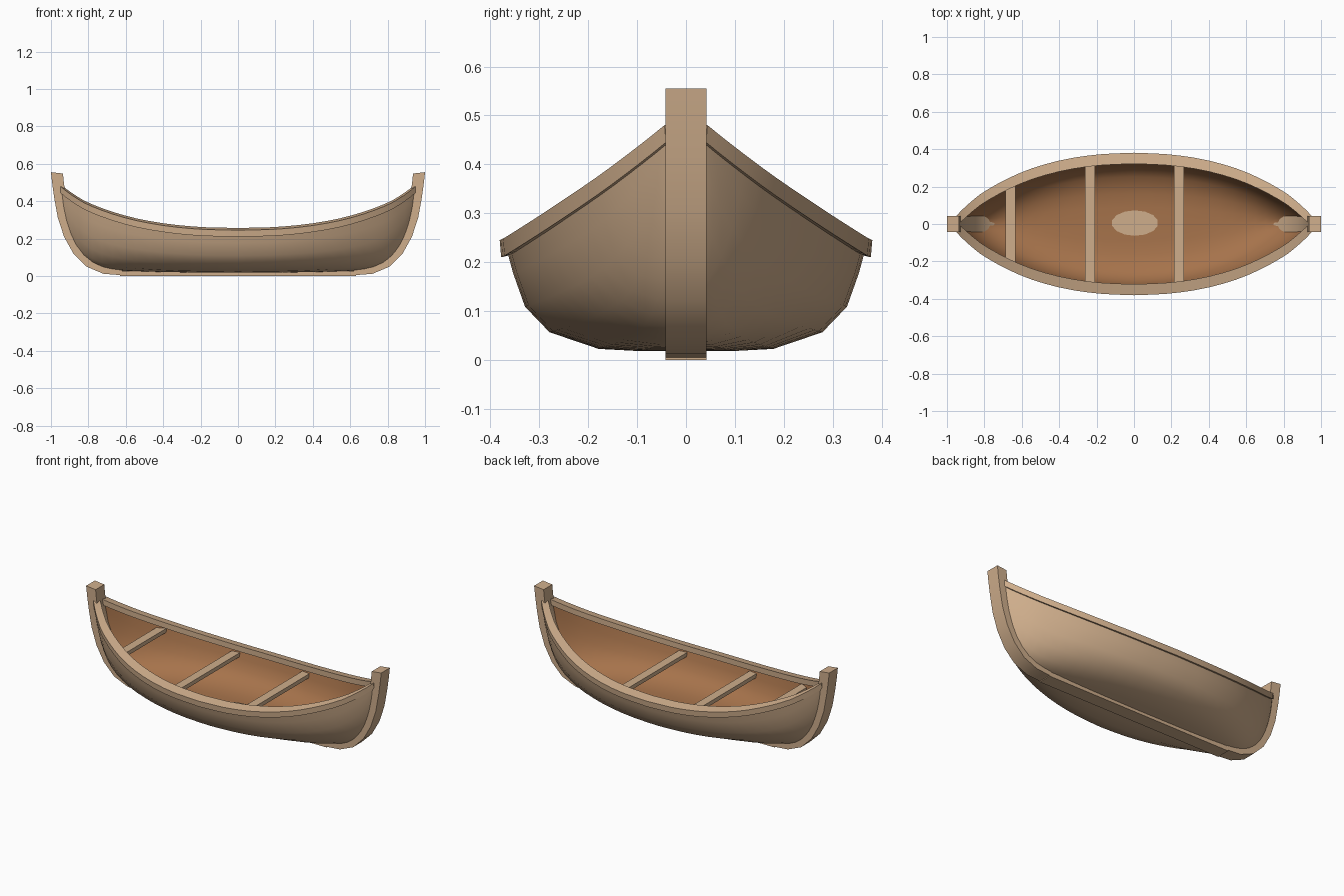
import bpy, bmesh, math

cube = bpy.data.objects.get("Cube")
if cube:
    bpy.data.objects.remove(cube)


def material(name, rgb):
    m = bpy.data.materials.new(name)
    m.use_nodes = True
    m.diffuse_color = (*rgb, 1)
    m.node_tree.nodes["Principled BSDF"].inputs["Base Color"].default_value = (*rgb, 1)
    return m


pale = material("pale wood", (0.62, 0.42, 0.26))
brown = material("brown wood", (0.38, 0.17, 0.07))


def curve_at(x, pts):
    """Smooth interpolation through (x, value) points."""
    x = min(max(x, pts[0][0]), pts[-1][0])
    i = next(k for k in range(len(pts) - 1) if x <= pts[k + 1][0])

    def slope(k):
        a, b = pts[max(k - 1, 0)], pts[min(k + 1, len(pts) - 1)]
        return (b[1] - a[1]) / (b[0] - a[0])
    (x0, v0), (x1, v1) = pts[i], pts[i + 1]
    h = x1 - x0
    t = (x - x0) / h
    return ((2*t**3 - 3*t*t + 1) * v0 + (t**3 - 2*t*t + t) * h * slope(i)
            + (3*t*t - 2*t**3) * v1 + (t**3 - t*t) * h * slope(i + 1))


# Hull lines from the middle to either end
BEAM = [(0, .372), (.2, .362), (.4, .33), (.6, .268), (.8, .165), (.9, .085), (.95, .035)]
SHEER = [(0, .245), (.2, .25), (.4, .27), (.6, .31), (.8, .38), (.9, .44), (.95, .48)]
KEEL = [(0, .018), (.5, .022), (.7, .035), (.8, .07), (.88, .15), (.93, .26), (.95, .36)]
# Half section: full amidships, fine at the ends
FULL = [(0, 0), (.25, 0), (.48, .02), (.75, .17), (.885, .4), (.95, .7), (1, 1)]
FINE = [(0, 0), (.15, .05), (.36, .16), (.58, .32), (.78, .52), (.92, .75), (1, 1)]


def beam(x): return curve_at(abs(x), BEAM)
def sheer(x): return curve_at(abs(x), SHEER)
def keel(x): return curve_at(abs(x), KEEL)


def half_section(x, inset=0):
    f = min(1, abs(x) / .95) ** 2
    b, s = max(beam(x) - inset, .008), sheer(x) - inset * .2
    k = keel(x) + inset * .9
    return [(b * (p[0] + (q[0] - p[0]) * f), k + (s - k) * (p[1] + (q[1] - p[1]) * f))
            for p, q in zip(FULL, FINE)]


def loft(name, sections, mat, closed=False, smooth=True):
    """Skin between matching rows of points."""
    bm = bmesh.new()
    rows = [[bm.verts.new(p) for p in row] for row in sections]
    n = len(rows[0])
    for a, b in zip(rows, rows[1:]):
        for i in range(n if closed else n - 1):
            j = (i + 1) % n
            bm.faces.new((a[i], a[j], b[j], b[i]))
    if closed:
        bm.faces.new(rows[0])
        bm.faces.new(reversed(rows[-1]))
    bmesh.ops.recalc_face_normals(bm, faces=bm.faces)
    return finish(name, bm, mat, smooth)


def finish(name, bm, mat, smooth=False):
    me = bpy.data.meshes.new(name)
    bm.to_mesh(me)
    bm.free()
    me.materials.append(mat)
    ob = bpy.data.objects.new(name, me)
    bpy.context.collection.objects.link(ob)
    if smooth:
        bpy.ops.object.select_all(action='DESELECT')
        ob.select_set(True)
        bpy.context.view_layer.objects.active = ob
        bpy.ops.object.shade_smooth_by_angle(angle=math.radians(35))
    return ob


def box(name, centre, size, mat):
    bm = bmesh.new()
    bmesh.ops.create_cube(bm, size=1)
    for v in bm.verts:
        v.co = [c + p * s for c, p, s in zip(centre, v.co, size)]
    return finish(name, bm, mat)


def stations(reach, count=36):
    return [reach * math.sin(math.pi * (i / count - .5)) for i in range(count + 1)]


def shell(name, reach, inset, mat):
    rows = []
    for x in stations(reach):
        half = half_section(x, inset)
        rows.append([(x, -y, z) for y, z in reversed(half)] + [(x, y, z) for y, z in half[1:]])
    return loft(name, rows, mat)


# Planked skin outside and lining inside
hull = shell("outer_hull", .95, 0, pale)
lining = shell("inner_lining", .92, .035, brown)
# Make both skins face the right way
for ob, sign in ((hull, -1), (lining, 1)):
    mid = min(ob.data.polygons, key=lambda p: p.center.length)
    if mid.normal.z * sign < 0:
        ob.data.flip_normals()

# Rim along each side
for side, label in ((1, "left"), (-1, "right")):
    rows = []
    for x in stations(.95):
        b, s = beam(x), sheer(x)
        inner = max(b - .05, .004)
        rows.append([(x, side * y, z) for y, z in
                     ((b + .006, s - .035), (b + .009, s), (inner, s + .012), (inner, s - .022))])
    loft(label + "_gunwale", rows, pale, closed=True)

# Curved posts at both ends: outer edge and inner edge points
POST = [((.62, .004), (.62, .035)), ((.72, .012), (.7, .055)), ((.81, .05), (.77, .09)),
        ((.88, .12), (.83, .16)), ((.93, .21), (.875, .24)), ((.963, .31), (.905, .33)),
        ((.983, .42), (.92, .42)), ((.994, .5), (.93, .49)), ((1, .555), (.936, .548))]
HALF = .042
for side, label in ((1, "left"), (-1, "right")):
    rows = [[(side * ox, -HALF, oz), (side * ox, HALF, oz),
             (side * ix, HALF, iz), (side * ix, -HALF, iz)]
            for (ox, oz), (ix, iz) in POST]
    loft(label + "_stem_post", rows, pale, closed=True)

# Keel beam under the hull
box("keel", (0, 0, .014), (1.26, 2 * HALF, .028), pale)

# Cross benches
for label, x in (("right", -.66), ("middle", -.235), ("left", .24)):
    z = sheer(x) - .045
    box(label + "_thwart", (x, 0, z), (.052, 2 * (beam(x) - .03), .024), pale)

# Worn patch on the floor
bm = bmesh.new()
bmesh.ops.create_circle(bm, cap_ends=True, segments=14, radius=1)
for v in bm.verts:
    v.co = (.005 + v.co.x * .125, .005 + v.co.y * .068, .0535)
finish("floor_patch", bm, pale)
